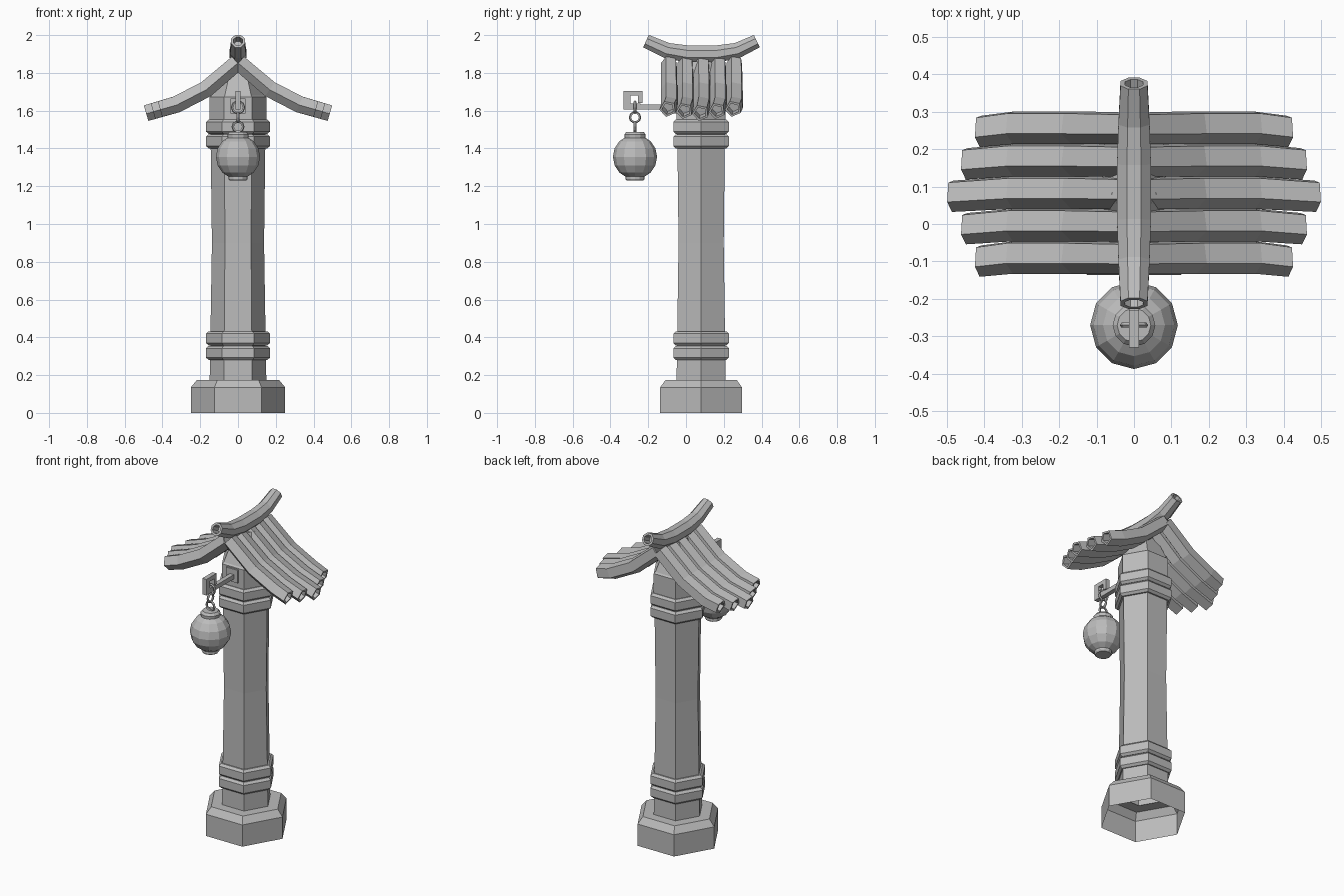
import bpy, bmesh, math
from mathutils import Vector, Matrix

if "Cube" in bpy.data.objects:
    bpy.data.objects.remove(bpy.data.objects["Cube"], do_unlink=True)

stone = bpy.data.materials.new("grey_stone")
stone.use_nodes = True
GREY = (0.5, 0.5, 0.5, 1)
stone.diffuse_color = GREY
stone.node_tree.nodes["Principled BSDF"].inputs["Base Color"].default_value = GREY

AXIS_Y = 0.08     # centre of the pillar
LAMP_Y = -0.27    # centre of the lantern


def finish(bm, name):
    bmesh.ops.recalc_face_normals(bm, faces=bm.faces)
    mesh = bpy.data.meshes.new(name)
    bm.to_mesh(mesh)
    bm.free()
    mesh.materials.append(stone)
    obj = bpy.data.objects.new(name, mesh)
    bpy.context.collection.objects.link(obj)
    return obj


def loft(name, rings, cap_start=True, cap_end=True):
    """Skin a list of equal rings of points."""
    bm = bmesh.new()
    loops = [[bm.verts.new(p) for p in ring] for ring in rings]
    n = len(loops[0])
    for a, b in zip(loops, loops[1:]):
        for i in range(n):
            j = (i + 1) % n
            bm.faces.new((a[i], a[j], b[j], b[i]))
    if cap_start:
        bm.faces.new(loops[0][::-1])
    if cap_end:
        bm.faces.new(loops[-1])
    return finish(bm, name)


def turned(name, profile, sides, y, **caps):
    """Upright faceted solid from (radius, height) pairs."""
    step = math.tau / sides
    rings = [[(r * math.cos(i * step), y + r * math.sin(i * step), z)
              for i in range(sides)] for r, z in profile]
    return loft(name, rings, **caps)


def tube(name, path, radii, sides, side_axis, turn, wall=0.013, depth=0.06):
    """Bent faceted pipe with recessed open ends."""
    pts = [Vector(p) for p in path]
    side = Vector(side_axis)

    def ring(p, tangent, r):
        up = tangent.cross(side).normalized()
        if up.z < 0:
            up.negate()
        angles = [turn + i * math.tau / sides for i in range(sides)]
        return [p + r * (math.cos(a) * side + math.sin(a) * up) for a in angles]

    tang = []
    for i in range(len(pts)):
        tang.append((pts[min(i + 1, len(pts) - 1)] - pts[max(i - 1, 0)]).normalized())
    outer = [ring(p, t, r) for p, t, r in zip(pts, tang, radii)]
    r0, r1 = radii[0] - wall, radii[-1] - wall
    start = [ring(pts[0] + tang[0] * depth, tang[0], r0), ring(pts[0], tang[0], r0)]
    end = [ring(pts[-1], tang[-1], r1), ring(pts[-1] - tang[-1] * depth, tang[-1], r1)]
    return loft(name, start + outer + end)


def box(name, x, y, z):
    bm = bmesh.new()
    size = [b - a for a, b in (x, y, z)]
    mid = [(a + b) / 2 for a, b in (x, y, z)]
    bmesh.ops.create_cube(bm, size=1, matrix=Matrix.Translation(mid) @ Matrix.Diagonal((*size, 1)))
    return finish(bm, name)


def chain_ring(name, z, radius, thick, along_x):
    """Small link standing upright, in the x-z or y-z plane."""
    rings = []
    for i in range(11):
        a = i * math.tau / 10
        ring = []
        for j in range(5):
            b = j * math.tau / 5
            d = radius + thick * math.cos(b)
            u, v, w = d * math.cos(a), thick * math.sin(b), z + d * math.sin(a)
            ring.append((u, LAMP_Y + v, w) if along_x else (v, LAMP_Y + u, w))
        rings.append(ring)
    return loft(name, rings, cap_start=False, cap_end=False)


# Plinth: hollow hexagonal shell, open underneath
turned("plinth", [(0.25, 0), (0.25, 0.135), (0.217, 0.175), (0.14, 0.175)],
       6, AXIS_Y, cap_start=False, cap_end=False)

# Pillar shaft with tapering head under the roof
turned("pillar", [(0.15, 0.175), (0.147, 0.35), (0.138, 0.9), (0.145, 1.45), (0.15, 1.55),
                  (0.15, 1.672), (0.14, 1.68), (0.06, 1.86)],
       6, AXIS_Y, cap_start=False)

# Paired collars near the foot and the head
for label, base in (("lower", 0.28), ("upper", 1.4)):
    for k in range(2):
        z = base + k * 0.077
        turned(f"{label}_collar_{k + 1}",
               [(0.155, z), (0.17, z + 0.013), (0.17, z + 0.062), (0.155, z + 0.075)], 6, AXIS_Y)

# Roof tiles: five bent pipes on each slope, the middle row longest
for row in range(5):
    y = 0.087 + (row - 2) * 0.0865
    reach = 0.487 - 0.037 * abs(row - 2)
    drop = 1.635 - 0.29 * (reach - 0.325)
    path = [(0.005, y - 0.002, 1.855), (0.17, y, 1.715), (0.325, y, 1.635), (reach, y - 0.01, drop)]
    tile = tube(f"roof_tile_{row + 1}", path, [0.045, 0.047, 0.047, 0.045], 5,
                (0, 1, 0), math.radians(42))
    tile.modifiers.new("both_slopes", "MIRROR").use_axis[0] = True

# Ridge pipe with upturned ends
tube("roof_ridge", [(0, -0.212, 1.968), (0, -0.1, 1.918), (0, 0.01, 1.9),
                    (0, 0.16, 1.9), (0, 0.27, 1.918), (0, 0.375, 1.968)],
     [0.039, 0.045, 0.049, 0.049, 0.045, 0.039], 8, (1, 0, 0), math.pi / 8)

# Bracket: wall plate, arm and square scroll
box("bracket_plate", (-0.04, 0.04), (-0.06, -0.03), (1.585, 1.665))
box("bracket_arm", (-0.014, 0.014), (-0.24, -0.05), (1.605, 1.632))
box("scroll_bottom", (-0.014, 0.014), (-0.33, -0.24), (1.605, 1.637))
box("scroll_front", (-0.014, 0.014), (-0.33, -0.295), (1.637, 1.68))
box("scroll_top", (-0.014, 0.014), (-0.33, -0.23), (1.68, 1.705))
box("scroll_tip", (-0.014, 0.014), (-0.253, -0.23), (1.64, 1.68))

# Chain
chain_ring("chain_link_top", 1.618, 0.031, 0.007, True)
chain_ring("chain_link_middle", 1.565, 0.026, 0.007, False)
chain_ring("chain_link_bottom", 1.515, 0.027, 0.007, True)

# Lantern: round body with a rim above and below
body = []
for k in range(1, 8):
    a = -math.pi / 2 + k * math.pi / 8
    body.append((0.117 * math.cos(a), 1.355 + 0.117 * math.sin(a)))
turned("lantern_body", body, 12, LAMP_Y)
turned("lantern_bottom_rim", [(0.045, 1.23), (0.05, 1.237), (0.05, 1.255)], 12, LAMP_Y)
turned("lantern_top_rim", [(0.055, 1.455), (0.057, 1.474), (0.045, 1.488)], 12, LAMP_Y)
